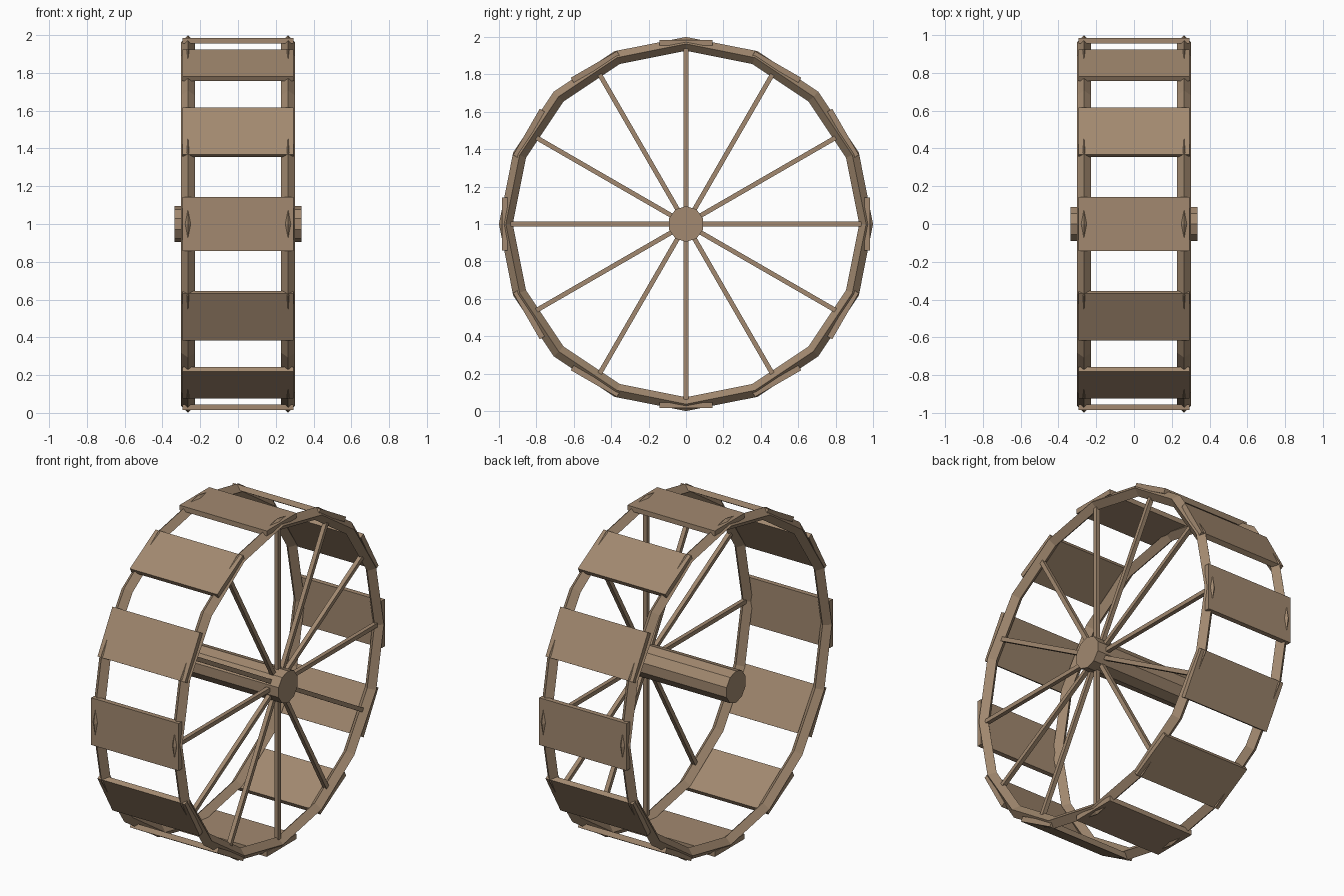
import bpy, bmesh, math
from mathutils import Matrix

cube = bpy.data.objects.get("Cube")
if cube:
    bpy.data.objects.remove(cube, do_unlink=True)

wood = bpy.data.materials.new("weathered wood")
wood.use_nodes = True
COLOUR = (0.36, 0.25, 0.16, 1)
wood.diffuse_color = COLOUR
wood.node_tree.nodes["Principled BSDF"].inputs["Base Color"].default_value = COLOUR

HUB_HEIGHT = 1.0
RIM_X = 0.265
COUNT = 12


def finish(name, bm):
    """Turn a bmesh built around the axle into a wooden object at axle height."""
    bmesh.ops.recalc_face_normals(bm, faces=bm.faces)
    mesh = bpy.data.meshes.new(name)
    bm.to_mesh(mesh)
    bm.free()
    mesh.materials.append(wood)
    obj = bpy.data.objects.new(name, mesh)
    obj.location.z = HUB_HEIGHT
    bpy.context.collection.objects.link(obj)
    return obj


def block(name, size, centre, angle):
    """Box placed at a centre above the axle, then turned around the axle."""
    bm = bmesh.new()
    place = (Matrix.Rotation(angle, 4, 'X') @ Matrix.Translation(centre)
             @ Matrix.Diagonal((*size, 1)))
    bmesh.ops.create_cube(bm, size=1, matrix=place)
    return finish(name, bm)


def rim(name, x, radius, half, sides=16):
    """Faceted ring with a diamond cross-section."""
    bm = bmesh.new()
    rings = []
    for i in range(sides):
        a = math.tau * i / sides
        section = [(x, radius + half), (x + half, radius),
                   (x, radius - half), (x - half, radius)]
        rings.append([bm.verts.new((px, r * math.cos(a), r * math.sin(a)))
                      for px, r in section])
    for i, ring in enumerate(rings):
        after = rings[(i + 1) % sides]
        for j in range(4):
            k = (j + 1) % 4
            bm.faces.new((ring[j], ring[k], after[k], after[j]))
    return finish(name, bm)


# Pair of rims
rim("left_rim", RIM_X, 0.963, 0.037)
rim("right_rim", -RIM_X, 0.963, 0.037)

# Axle running through both rims
bm = bmesh.new()
bmesh.ops.create_cone(bm, cap_ends=True, segments=10, radius1=0.096, radius2=0.096,
                      depth=0.67, matrix=Matrix.Rotation(math.pi / 2, 4, 'Y')
                      @ Matrix.Rotation(math.pi / 2, 4, 'Z'))
finish("axle", bm)

# Paddle boards around the rims, and spokes on the left side only
for n in range(COUNT):
    turn = math.tau * n / COUNT
    block(f"paddle_{n + 1}", (0.585, 0.285, 0.03), (0, 0, 0.97), turn)
    block(f"spoke_{n + 1}", (0.025, 0.025, 0.9), (RIM_X, 0, 0.49), turn)
